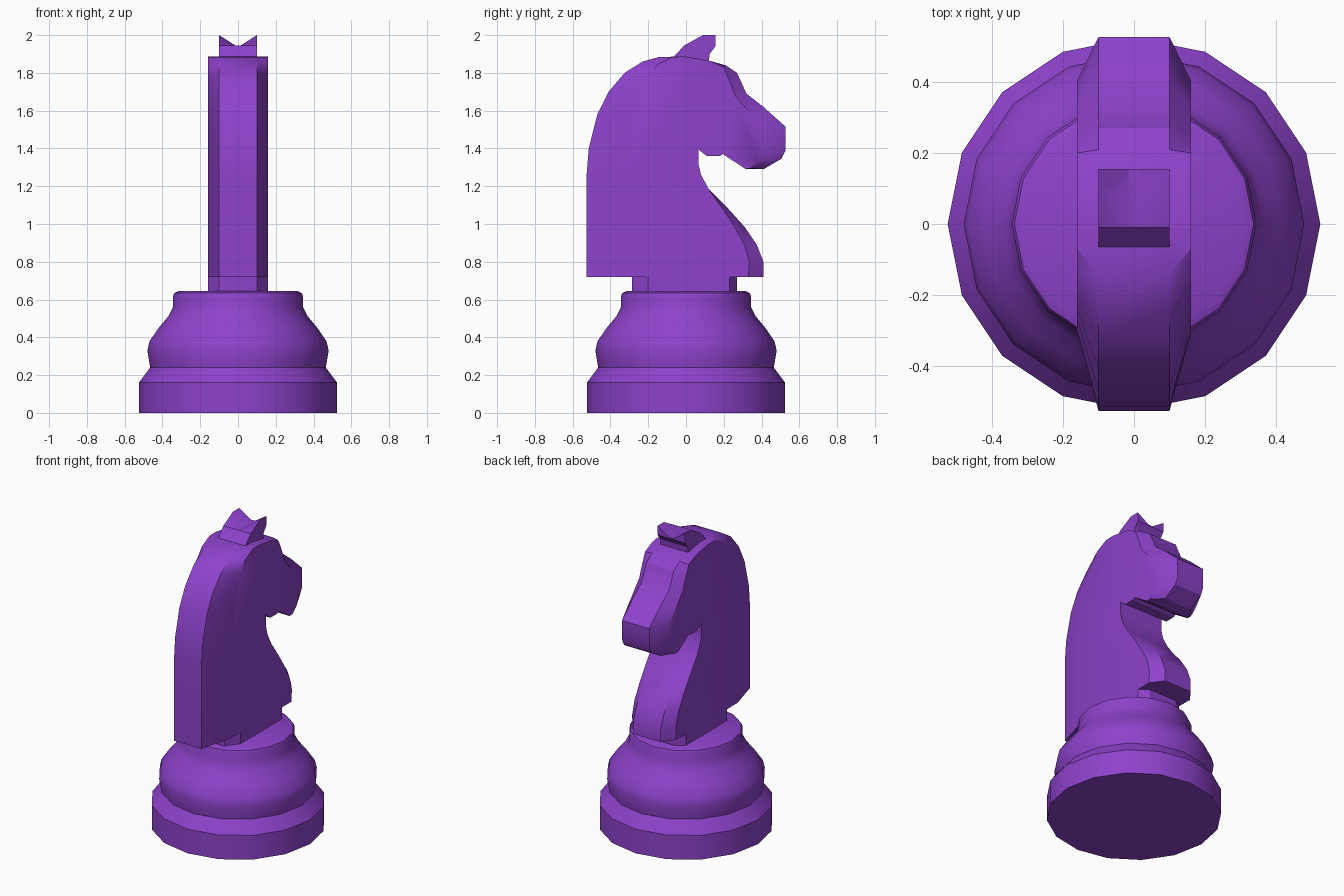
import bpy, math

purple = bpy.data.materials.new("purple")
purple.diffuse_color = (0.27, 0.055, 0.6, 1)


def make(name, verts, faces, angle=30):
    mesh = bpy.data.meshes.new(name)
    mesh.from_pydata(verts, [], faces)
    mesh.materials.append(purple)
    ob = bpy.data.objects.new(name, mesh)
    bpy.context.collection.objects.link(ob)
    bpy.ops.object.select_all(action='DESELECT')
    ob.select_set(True)
    bpy.context.view_layer.objects.active = ob
    bpy.ops.object.mode_set(mode='EDIT')
    bpy.ops.mesh.select_all(action='SELECT')
    bpy.ops.mesh.normals_make_consistent(inside=False)
    bpy.ops.object.mode_set(mode='OBJECT')
    bpy.ops.object.shade_smooth_by_angle(angle=math.radians(angle))
    return ob


def loft(name, rings, angle=30):
    """Bridge equal-length closed rings and cap both ends."""
    n = len(rings[0])
    verts = [p for r in rings for p in r]
    faces = [(k * n + i, k * n + (i + 1) % n, (k + 1) * n + (i + 1) % n, (k + 1) * n + i)
             for k in range(len(rings) - 1) for i in range(n)]
    faces += [tuple(range(n)), tuple(range(len(verts) - n, len(verts)))]
    return make(name, verts, faces, angle)


# Turned base, 16 sides: (radius, height)
base = [(0.525, 0), (0.525, 0.16), (0.465, 0.24), (0.48, 0.33), (0.468, 0.38),
        (0.42, 0.45), (0.37, 0.51), (0.345, 0.56), (0.345, 0.615), (0.337, 0.635),
        (0.315, 0.645)]
steps = [math.tau * i / 16 for i in range(16)]
loft("turned_base", [[(r * math.cos(a), r * math.sin(a), z) for a in steps] for r, z in base])

# Collar between base and neck
collar = [(-0.1, -0.285), (0.1, -0.285), (0.16, -0.2), (0.16, 0.23),
          (0.1, 0.27), (-0.1, 0.27), (-0.16, 0.23), (-0.16, -0.2)]
loft("collar", [[(x, y, z) for x, y in collar] for z in (0.63, 0.73)])

# Horse head: outline (y, z) paired with the edge of the flat side (y, z)
head = [
    (-0.527, 0.72, -0.31, 0.72), (-0.527, 1.25, -0.31, 1.25), (-0.515, 1.40, -0.30, 1.40),
    (-0.47, 1.58, -0.27, 1.58), (-0.41, 1.70, -0.24, 1.69), (-0.325, 1.80, -0.20, 1.78),
    (-0.23, 1.86, -0.15, 1.845), (-0.14, 1.885, -0.07, 1.885), (0.0, 1.886, 0.0, 1.886),
    (0.13, 1.863, 0.13, 1.863), (0.21, 1.84, 0.20, 1.83), (0.27, 1.80, 0.23, 1.76),
    (0.32, 1.69, 0.26, 1.68), (0.41, 1.62, 0.32, 1.61), (0.527, 1.515, 0.405, 1.51),
    (0.527, 1.39, 0.405, 1.385), (0.505, 1.345, 0.38, 1.33), (0.41, 1.29, 0.34, 1.295),
    (0.32, 1.29, 0.31, 1.295), (0.195, 1.37, 0.195, 1.37), (0.18, 1.36, 0.18, 1.36),
    (0.11, 1.36, 0.11, 1.36), (0.065, 1.395, 0.065, 1.395), (0.065, 1.32, 0.065, 1.32),
    (0.08, 1.26, 0.08, 1.26), (0.12, 1.185, 0.12, 1.185), (0.22, 1.085, 0.195, 1.08),
    (0.31, 0.985, 0.26, 0.98), (0.375, 0.89, 0.31, 0.89), (0.41, 0.80, 0.335, 0.80),
    (0.41, 0.72, 0.33, 0.72)]
loft("horse_head", [[(x, h[k], h[k + 1]) for h in head]
                    for x, k in ((-0.16, 2), (-0.1, 0), (0.1, 0), (0.16, 2))])

# Ears: side profile, with the tips lowered to a notch at the middle
ear = [(-0.065, 1.87), (-0.065, 1.885), (-0.01, 1.945), (0.09, 2.0), (0.155, 2.0),
       (0.155, 1.94), (0.125, 1.90), (0.12, 1.85)]
loft("ears", [[(x, y, min(z, top)) for y, z in ear]
              for x, top in ((-0.1, 2), (-0.015, 1.946), (0.015, 1.946), (0.1, 2))])
